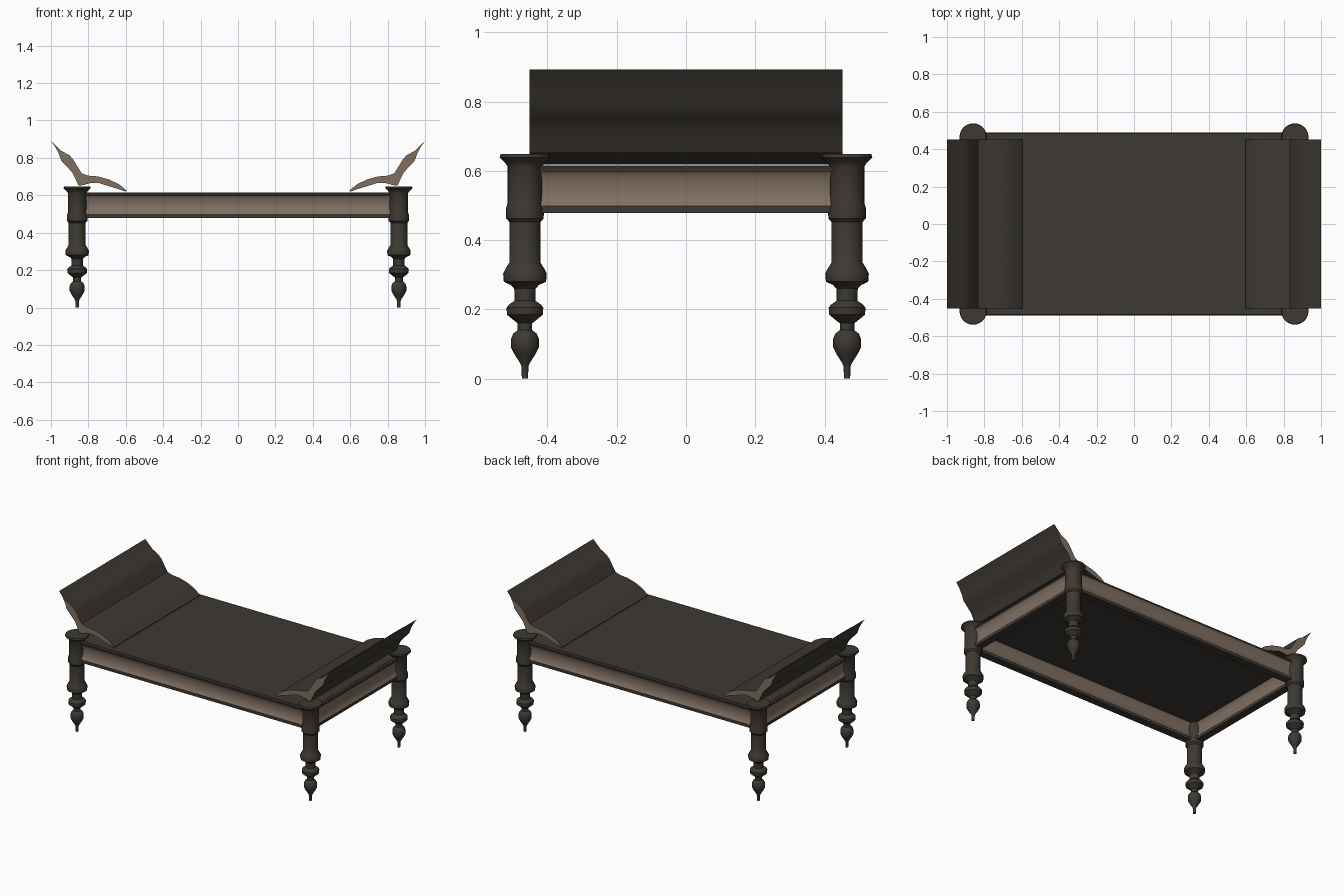
import bpy, math

if "Cube" in bpy.data.objects:
    bpy.data.objects.remove(bpy.data.objects["Cube"])

def material(name, rgb):
    m = bpy.data.materials.new(name)
    m.diffuse_color = (*rgb, 1)
    m.use_nodes = True
    m.node_tree.nodes["Principled BSDF"].inputs["Base Color"].default_value = m.diffuse_color
    return m

DARK = material("dark wood", (0.047, 0.040, 0.032))
TAN = material("light brown wood", (0.215, 0.160, 0.118))

def make(name, verts, faces, smooth=35):
    me = bpy.data.meshes.new(name)
    me.from_pydata(verts, [], faces)
    me.materials.append(DARK)
    me.materials.append(TAN)
    ob = bpy.data.objects.new(name, me)
    bpy.context.collection.objects.link(ob)
    bpy.ops.object.select_all(action='DESELECT')
    ob.select_set(True)
    bpy.context.view_layer.objects.active = ob
    # consistent outward normals
    bpy.ops.object.mode_set(mode='EDIT')
    bpy.ops.mesh.select_all(action='SELECT')
    bpy.ops.mesh.normals_make_consistent(inside=False)
    bpy.ops.object.mode_set(mode='OBJECT')
    bpy.ops.object.shade_smooth_by_angle(angle=math.radians(smooth))
    return ob

def lathe(name, profile, x, y, n=28):
    verts = [(x + r * math.cos(2 * math.pi * i / n), y + r * math.sin(2 * math.pi * i / n), z)
             for r, z in profile for i in range(n)]
    faces = [(j * n + i, j * n + (i + 1) % n, (j + 1) * n + (i + 1) % n, (j + 1) * n + i)
             for j in range(len(profile) - 1) for i in range(n)]
    faces += [tuple(range(n)), tuple(range((len(profile) - 1) * n, len(profile) * n))]
    return make(name, verts, faces)

def extrude(name, profile, place, half):
    """Sweep a closed profile straight from -half to +half; place maps (a, z, t) to a point."""
    n = len(profile)
    verts = [place(a, z, t) for t in (-half, half) for a, z in profile]
    faces = [(i, (i + 1) % n, n + (i + 1) % n, n + i) for i in range(n)]
    faces += [tuple(range(n)), tuple(range(n, 2 * n))]
    return make(name, verts, faces)

LX, LY = 0.86, 0.465

# Turned legs
leg = [(0.009, 0), (0.010, 0.035), (0.014, 0.045), (0.030, 0.07), (0.040, 0.09), (0.040, 0.115),
       (0.034, 0.13), (0.021, 0.14), (0.021, 0.16), (0.034, 0.17), (0.052, 0.185), (0.053, 0.205),
       (0.046, 0.214), (0.030, 0.225), (0.031, 0.26), (0.040, 0.27), (0.061, 0.28), (0.063, 0.303),
       (0.056, 0.317), (0.045, 0.335), (0.045, 0.452), (0.054, 0.463), (0.055, 0.49), (0.050, 0.507),
       (0.050, 0.612), (0.056, 0.622), (0.073, 0.638), (0.070, 0.648)]
for sx, side in ((-1, "left"), (1, "right")):
    for sy, end in ((-1, "front"), (1, "back")):
        lathe(f"{end}_{side}_leg", leg, sx * LX, sy * LY)

# Rails: dark fillets above and below a tan cove, same inside and out
half_profile = [(0.024, 0.478), (0.024, 0.498), (0.020, 0.503), (0.013, 0.518), (0.009, 0.537),
                (0.008, 0.555), (0.011, 0.575), (0.016, 0.590), (0.021, 0.598), (0.024, 0.600),
                (0.024, 0.608), (0.018, 0.614)]
rail = half_profile + [(-a, z) for a, z in reversed(half_profile)]

def paint_cove(ob):
    for p in ob.data.polygons:
        if len(p.vertices) == 4 and 0.499 < p.center.z < 0.600:
            p.material_index = 1

for s, end in ((-1, "front"), (1, "back")):
    paint_cove(extrude(f"{end}_rail", rail, lambda a, z, t: (t, s * LY + a, z), LX))
for s, side in ((-1, "left"), (1, "right")):
    paint_cove(extrude(f"{side}_rail", rail, lambda a, z, t: (s * LX + a, t, z), LY))

# Seat board
extrude("seat", [(-0.475, 0.598), (0.475, 0.598), (0.475, 0.615), (-0.475, 0.615)],
        lambda a, z, t: (t, a, z), 0.865)

# Curved headrests with tan ends
wing = [(1.0, 0.892), (0.945, 0.838), (0.90, 0.813), (0.88, 0.79), (0.862, 0.76), (0.835, 0.717),
        (0.80, 0.705), (0.75, 0.701), (0.69, 0.685), (0.635, 0.658), (0.596, 0.626), (0.60, 0.619),
        (0.63, 0.630), (0.685, 0.647), (0.75, 0.667), (0.79, 0.665), (0.83, 0.654), (0.853, 0.652),
        (0.868, 0.685), (0.886, 0.722), (0.914, 0.752), (0.945, 0.785), (0.957, 0.82), (0.975, 0.855)]
for s, side in ((-1, "left"), (1, "right")):
    ob = extrude(f"{side}_headrest", wing, lambda a, z, t: (s * a, t, z), 0.4525)
    for p in ob.data.polygons:
        if abs(p.normal.y) > 0.9:
            p.material_index = 1
